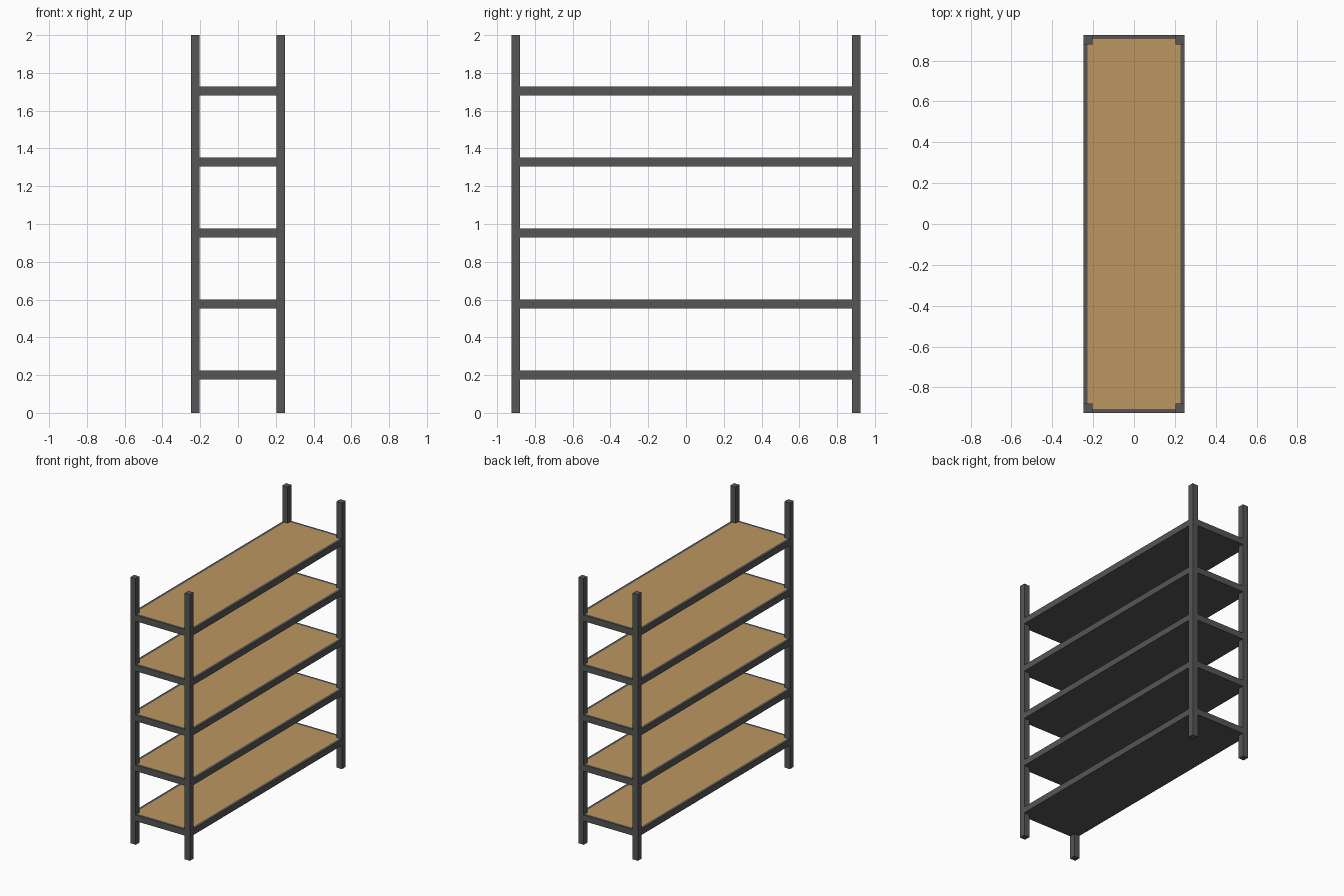
import bpy, bmesh

if "Cube" in bpy.data.objects:
    bpy.data.objects.remove(bpy.data.objects["Cube"])

X, Y, H = 0.248, 0.925, 2.0      # half width, half length, height
P, T, R = 0.045, 0.02, 0.047     # post side, rail thickness, rail height


def material(name, rgb):
    m = bpy.data.materials.new(name)
    m.diffuse_color = (*rgb, 1)
    m.use_nodes = True
    m.node_tree.nodes["Principled BSDF"].inputs["Base Color"].default_value = m.diffuse_color
    return m


metal = material("dark grey metal", (0.095, 0.093, 0.092))
wood = material("tan wood", (0.51, 0.305, 0.12))


def finish(name, bm, mats):
    me = bpy.data.meshes.new(name)
    bm.to_mesh(me)
    bm.free()
    for m in mats:
        me.materials.append(m)
    ob = bpy.data.objects.new(name, me)
    bpy.context.collection.objects.link(ob)
    return ob


def box(name, lo, hi):
    bm = bmesh.new()
    bmesh.ops.create_cube(bm, size=1)
    for v in bm.verts:
        v.co = [(a + b) / 2 + c * (b - a) for a, b, c in zip(lo, hi, v.co)]
    return finish(name, bm, [metal])


def board(name, z0, z1):
    # panel with corners notched around the posts, wood only on its top
    a, b, c, d = X - T, Y - T, X - P, Y - P
    quarter = [(a, d), (c, d), (c, b)]
    pts = (quarter + [(-x, y) for x, y in reversed(quarter)]
           + [(-x, -y) for x, y in quarter] + [(x, -y) for x, y in reversed(quarter)])
    bm = bmesh.new()
    face = bm.faces.new([bm.verts.new((x, y, z0)) for x, y in pts])
    ext = bmesh.ops.extrude_face_region(bm, geom=[face], use_keep_orig=True)
    for v in ext["geom"]:
        if isinstance(v, bmesh.types.BMVert):
            v.co.z = z1
    bmesh.ops.recalc_face_normals(bm, faces=bm.faces)
    for f in bm.faces:
        f.material_index = 1 if f.normal.z > 0.5 else 0
    return finish(name, bm, [metal, wood])


# corner posts
for sx in (-1, 1):
    for sy in (-1, 1):
        cx, cy = sx * (X - P / 2), sy * (Y - P / 2)
        box("corner_post", (cx - P / 2, cy - P / 2, 0), (cx + P / 2, cy + P / 2, H))

# five shelves: rails between posts around a board
for i in range(5):
    z0 = 0.178 + i * 0.3757
    z1 = z0 + R
    for s in (-1, 1):
        cx, cy = s * (X - T / 2), s * (Y - T / 2)
        box("long_rail", (cx - T / 2, -Y + P, z0), (cx + T / 2, Y - P, z1))
        box("short_rail", (-X + P, cy - T / 2, z0), (X - P, cy + T / 2, z1))
    board("shelf_board", z0, z1)
